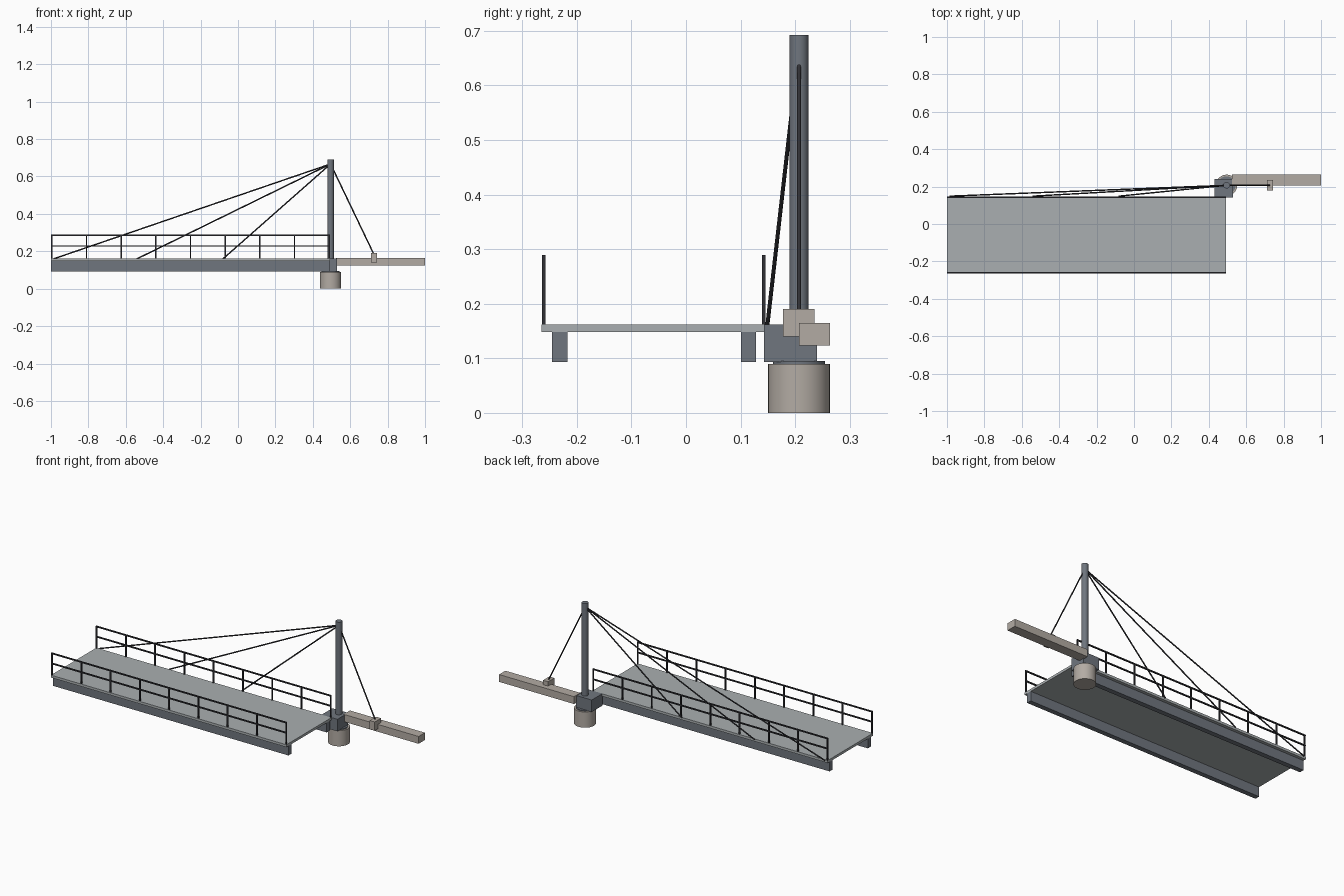
import bpy
import math
from mathutils import Vector

if "Cube" in bpy.data.objects:
    bpy.data.objects.remove(bpy.data.objects["Cube"])


def material(name, rgb):
    m = bpy.data.materials.new(name)
    m.diffuse_color = (*rgb, 1)
    m.use_nodes = True
    m.node_tree.nodes["Principled BSDF"].inputs["Base Color"].default_value = m.diffuse_color
    return m


STEEL = material("steel", (0.16, 0.18, 0.21))
DECK = material("deck_grey", (0.40, 0.43, 0.44))
STONE = material("concrete", (0.45, 0.41, 0.37))
DARK = material("dark_steel", (0.03, 0.03, 0.035))


def box(name, x, y, z, mat):
    """Box from (min, max) ranges."""
    bpy.ops.mesh.primitive_cube_add(size=1, location=[sum(r) / 2 for r in (x, y, z)])
    o = bpy.context.object
    o.name = name
    o.scale = [r[1] - r[0] for r in (x, y, z)]
    bpy.ops.object.transform_apply(location=False, rotation=False, scale=True)
    o.data.materials.append(mat)
    return o


def rod(name, a, b, radius, mat, sides=8):
    """Cylinder between two points."""
    a, b = Vector(a), Vector(b)
    d = b - a
    bpy.ops.mesh.primitive_cylinder_add(vertices=sides, radius=radius, depth=d.length,
                                        location=(a + b) / 2,
                                        rotation=d.to_track_quat('Z', 'Y').to_euler())
    o = bpy.context.object
    o.name = name
    o.data.materials.append(mat)
    bpy.ops.object.shade_smooth_by_angle(angle=math.radians(50))
    return o


X0, X1 = -1.0, 0.492      # span ends
PX, PY = 0.495, 0.207     # pivot axis

# Deck and its two girders
box("deck", (X0, X1), (-0.265, 0.146), (0.148, 0.162), DECK)
for side, y in (("front", -0.2315), ("back", 0.1145)):
    box(side + "_girder", (X0, X1), (y - 0.014, y + 0.014), (0.093, 0.148), STEEL)

# Railings along both edges
for side, y in (("front", -0.2605), ("back", 0.1425)):
    yr = (y - 0.0035, y + 0.0035)
    for i in range(9):
        x = X0 + 0.004 + i * (X1 - X0 - 0.008) / 8
        box(f"{side}_rail_post_{i}", (x - 0.0035, x + 0.0035), yr, (0.16, 0.288), DARK)
    for label, z in (("mid", 0.228), ("top", 0.286)):
        box(f"{side}_{label}_rail", (X0, X1), yr, (z - 0.0035, z + 0.0035), DARK)

# Pivot pier, bearing, hub block and mast
rod("pivot_pier", (PX, PY, 0), (PX, PY, 0.09), 0.057, STONE, 32)
rod("bearing", (PX, PY, 0.088), (PX, PY, 0.095), 0.048, STEEL, 32)
box("hub_block", (0.43, 0.53), (0.143, 0.24), (0.093, 0.162), STEEL)
rod("mast", (PX, PY, 0.15), (PX, PY, 0.692), 0.0175, STEEL, 24)

# Quay wall and backstay anchor
box("quay_wall", (0.525, 1.0), (0.207, 0.264), (0.123, 0.165), STONE)
box("anchor_block", (0.71, 0.742), (0.178, 0.235), (0.14, 0.19), STONE)

# Stay cables
top = (PX, PY, 0.667)
for i, x in enumerate((-0.985, -0.54, -0.08)):
    rod(f"stay_cable_{i}", top, (x, 0.149, 0.16), 0.0037, DARK)
rod("backstay_cable", top, (0.726, PY, 0.185), 0.0037, DARK)
